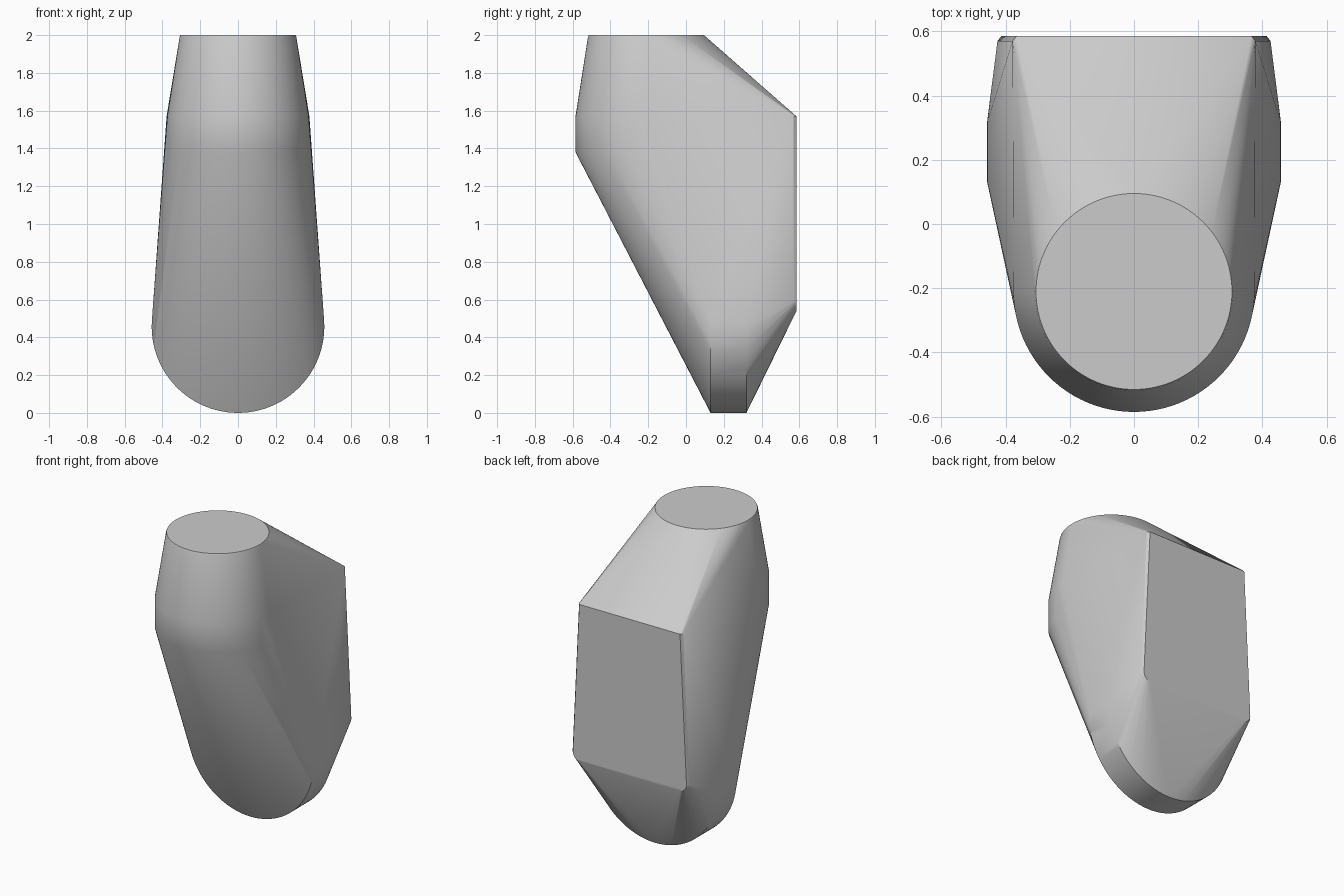
import bpy, bmesh
from math import sin, cos, pi, radians

cube = bpy.data.objects.get("Cube")
if cube:
    bpy.data.objects.remove(cube, do_unlink=True)

grey = bpy.data.materials.new("light_grey")
grey.use_nodes = True
colour = (0.6, 0.6, 0.6, 1)
grey.diffuse_color = colour
grey.node_tree.nodes["Principled BSDF"].inputs["Base Color"].default_value = colour

SEGMENTS = 96
bm = bmesh.new()


def circle(radius):
    """Points of a circle as pairs."""
    steps = (2 * pi * i / SEGMENTS for i in range(SEGMENTS))
    return [(radius * cos(a), radius * sin(a)) for a in steps]


# Round upper neck: short cylinder tapering to the flat top disc
NECK_Y = -0.21
for radius, z in ((0.375, 1.38), (0.375, 1.57), (0.309, 1.99), (0.305, 2.0)):
    for u, v in circle(radius):
        bm.verts.new((u, NECK_Y + v, z))

# Rounded foot: thin disc whose axis runs front to back
FOOT_RADIUS = 0.457
for y in (0.13, 0.32):
    for u, v in circle(FOOT_RADIUS):
        bm.verts.new((u, y, FOOT_RADIUS + v))

# Back panel: upright plate with rounded lower corners and softened sides
CORNER = 0.05
for y, inset in ((0.57, 0), (0.585, 0.012)):
    for side in (-1, 1):
        bm.verts.new((side * (0.378 - inset), y, 1.57))
        for i in range(9):
            a = pi / 2 * i / 8
            x = 0.375 - inset + CORNER * cos(a)
            bm.verts.new((side * x, y, 0.54 + CORNER * (1 - sin(a))))

# Skin stretched tightly over the three forms
hull = bmesh.ops.convex_hull(bm, input=bm.verts[:])
loose = [v for v in bm.verts if not v.link_faces]
bmesh.ops.delete(bm, geom=loose, context="VERTS")
bmesh.ops.dissolve_limit(bm, angle_limit=radians(0.2), verts=bm.verts[:], edges=bm.edges[:])
bmesh.ops.recalc_face_normals(bm, faces=bm.faces[:])

mesh = bpy.data.meshes.new("body")
bm.to_mesh(mesh)
bm.free()
body = bpy.data.objects.new("body", mesh)
bpy.context.collection.objects.link(body)
mesh.materials.append(grey)

bpy.ops.object.select_all(action="DESELECT")
body.select_set(True)
bpy.context.view_layer.objects.active = body
bpy.ops.object.shade_smooth_by_angle(angle=radians(30))
